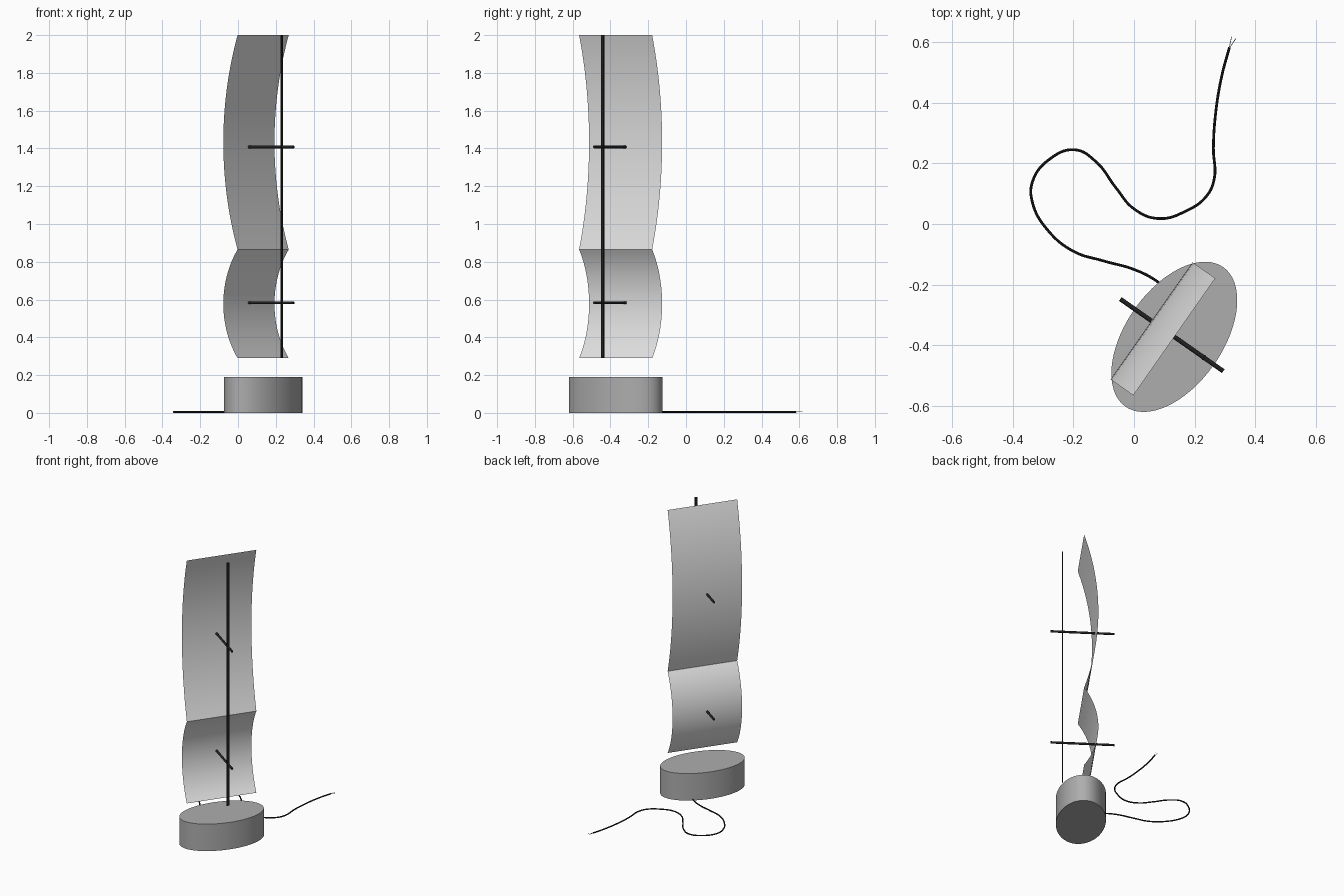
import bpy
import bmesh
import math
from mathutils import Vector, Matrix

cube = bpy.data.objects.get("Cube")
if cube:
    bpy.data.objects.remove(cube, do_unlink=True)

# Shared frame: "along" runs across the panel, "out" points to its front
ANGLE = math.radians(55)
CENTRE = Vector((0.133, -0.3725, 0))
FRAME = Matrix.Translation(CENTRE) @ Matrix.Rotation(ANGLE, 4, "Z")  # local x along, local -y out


def material(name, value):
    mat = bpy.data.materials.new(name)
    mat.use_nodes = True
    colour = (value, value, value, 1)
    mat.diffuse_color = colour
    mat.node_tree.nodes["Principled BSDF"].inputs["Base Color"].default_value = colour
    return mat


GREY = material("base grey", 0.42)
PALE = material("panel pale grey", 0.78)
BLACK = material("black", 0.015)
WHITE = material("bare wire white", 0.8)


def finish(obj, mat):
    obj.data.materials.append(mat)
    bpy.ops.object.select_all(action="DESELECT")
    obj.select_set(True)
    bpy.context.view_layer.objects.active = obj
    if obj.type == "CURVE":
        bpy.ops.object.convert(target="MESH")
    bpy.ops.object.shade_smooth_by_angle(angle=math.radians(30))


def from_bmesh(name, bm, mat, matrix):
    bm.transform(matrix)
    mesh = bpy.data.meshes.new(name)
    bm.to_mesh(mesh)
    bm.free()
    obj = bpy.data.objects.new(name, mesh)
    bpy.context.collection.objects.link(obj)
    finish(obj, mat)


def tube(name, points, radius, mat):
    curve = bpy.data.curves.new(name, "CURVE")
    curve.dimensions = "3D"
    curve.bevel_depth = radius
    curve.bevel_resolution = 2
    curve.resolution_u = 8
    curve.use_fill_caps = True
    spline = curve.splines.new("BEZIER")
    spline.bezier_points.add(len(points) - 1)
    for bp, (x, y) in zip(spline.bezier_points, points):
        bp.co = (x, y, 0.005)
        bp.handle_left_type = bp.handle_right_type = "AUTO"
    obj = bpy.data.objects.new(name, curve)
    bpy.context.collection.objects.link(obj)
    finish(obj, mat)


# Oval base
bm = bmesh.new()
bmesh.ops.create_cone(bm, cap_ends=True, segments=96, radius1=1, radius2=1, depth=1)
bmesh.ops.transform(bm, verts=bm.verts, matrix=Matrix.Translation((0, 0, 0.095))
                    @ Matrix.Diagonal((0.281, 0.16, 0.19, 1)))
from_bmesh("base", bm, GREY, FRAME)

# Panel: two circular arcs, bowed to the back and meeting in a crease
SAG = 0.092
HALF_WIDTH = 0.236
profile = []
for low, high in ((0.29, 0.865), (0.865, 2.0)):
    half = (high - low) / 2
    radius = (half ** 2 + SAG ** 2) / (2 * SAG)
    sweep = math.asin(half / radius)
    steps = 24
    for i in range(steps + 1):
        t = sweep * (2 * i / steps - 1)
        depth = radius * math.cos(t) - (radius - SAG)
        profile.append((depth, (low + high) / 2 + radius * math.sin(t)))
bm = bmesh.new()
rows = [[bm.verts.new((x, y, z)) for x in (-HALF_WIDTH, HALF_WIDTH)] for y, z in profile]
for i, (a, b) in enumerate(zip(rows, rows[1:])):
    if i != steps:  # the two arcs share this row
        bm.faces.new((a[0], a[1], b[1], b[0]))
bmesh.ops.remove_doubles(bm, verts=bm.verts, dist=0.0001)
from_bmesh("curved_panel", bm, PALE, FRAME)

# Flat upright strip in front of the panel
bm = bmesh.new()
bmesh.ops.create_cube(bm, size=1)
bmesh.ops.transform(bm, verts=bm.verts, matrix=Matrix.Translation((0, -0.12, 1.145))
                    @ Matrix.Diagonal((0.018, 0.006, 1.71, 1)))
from_bmesh("upright_strip", bm, BLACK, FRAME)

# Cross rods through the panel
for name, height in (("lower_cross_rod", 0.583), ("upper_cross_rod", 1.408)):
    bm = bmesh.new()
    bmesh.ops.create_cone(bm, cap_ends=True, segments=16, radius1=0.0075, radius2=0.0075, depth=0.415)
    bmesh.ops.transform(bm, verts=bm.verts, matrix=Matrix.Translation((0, 0.01, height))
                        @ Matrix.Rotation(math.pi / 2, 4, "X"))
    from_bmesh(name, bm, BLACK, FRAME)

# Power cable lying on the floor, with two bare wire ends
tube("cable", [(0.1, -0.21), (0.07, -0.185), (0, -0.15), (-0.1, -0.122), (-0.2, -0.09), (-0.285, -0.02),
               (-0.335, 0.07), (-0.335, 0.14), (-0.28, 0.213), (-0.195, 0.245), (-0.125, 0.205),
               (-0.06, 0.12), (0, 0.05), (0.08, 0.018), (0.17, 0.042), (0.24, 0.093), (0.265, 0.15),
               (0.262, 0.25), (0.27, 0.37), (0.29, 0.49), (0.315, 0.583)], 0.0045, BLACK)
for name, tip in (("bare_wire_left", (0.322, 0.618)), ("bare_wire_right", (0.336, 0.612))):
    tube(name, [(0.314, 0.58), tip], 0.0012, WHITE)
